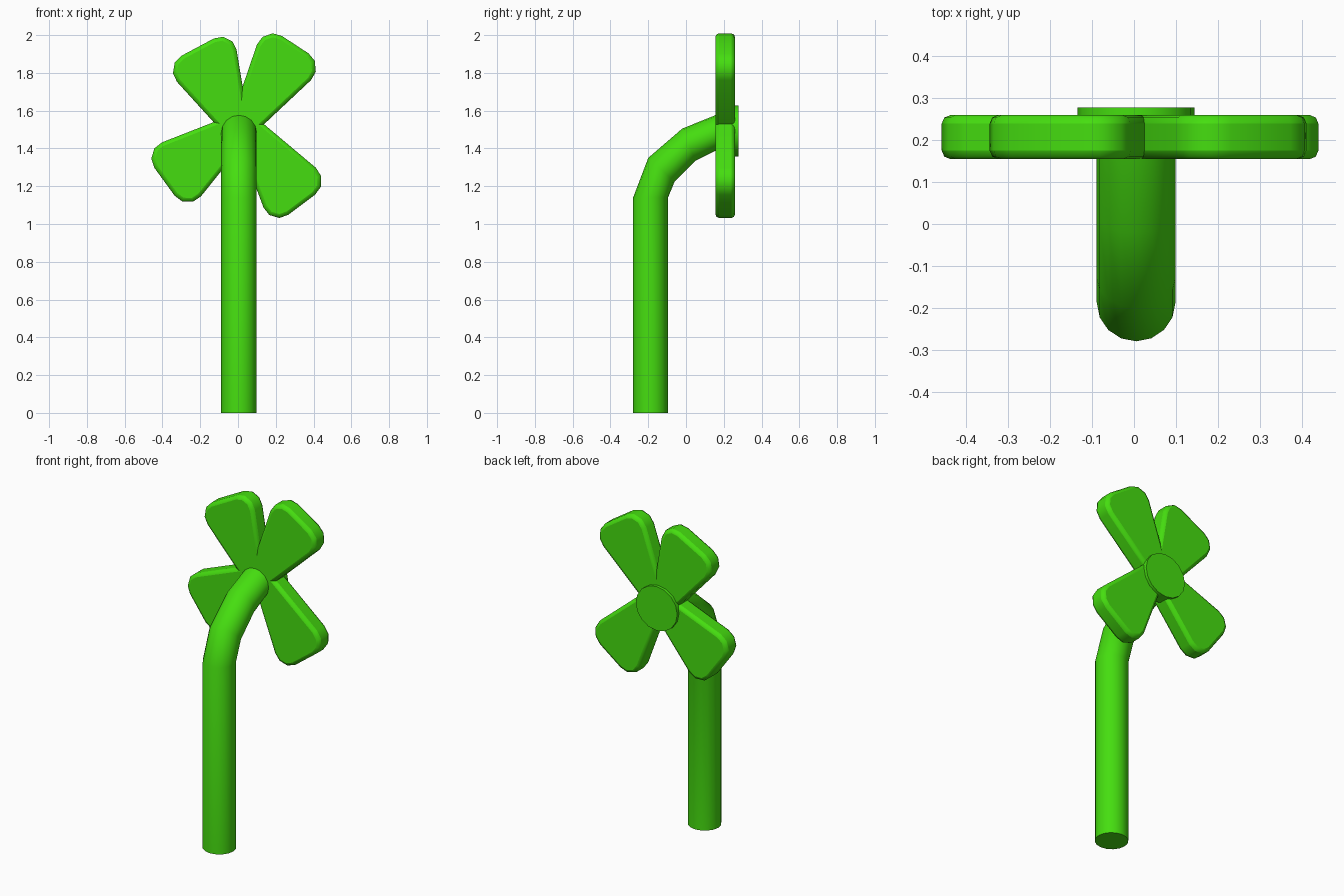
import bpy, bmesh, math
from mathutils import Vector

cube = bpy.data.objects.get("Cube")
if cube:
    bpy.data.objects.remove(cube, do_unlink=True)

green = bpy.data.materials.new("bright green")
green.use_nodes = True
colour = (0.06, 0.73, 0.005, 1)
green.diffuse_color = colour
green.node_tree.nodes["Principled BSDF"].inputs["Base Color"].default_value = colour

CENTRE_X = 0.005


def loft(name, rings, bevel=0):
    """Skin a list of equal-length rings of points and cap both ends."""
    bm = bmesh.new()
    loops = [[bm.verts.new(p) for p in ring] for ring in rings]
    count = len(loops[0])
    for a, b in zip(loops, loops[1:]):
        for i in range(count):
            j = (i + 1) % count
            bm.faces.new((a[i], a[j], b[j], b[i]))
    bm.faces.new(loops[0])
    bm.faces.new(loops[-1])
    bmesh.ops.recalc_face_normals(bm, faces=bm.faces)
    mesh = bpy.data.meshes.new(name)
    bm.to_mesh(mesh)
    bm.free()
    mesh.materials.append(green)
    obj = bpy.data.objects.new(name, mesh)
    bpy.context.collection.objects.link(obj)
    if bevel:
        mod = obj.modifiers.new("soft edges", "BEVEL")
        mod.width = bevel
        mod.segments = 2
        mod.limit_method = "ANGLE"
        mod.angle_limit = math.radians(60)
    for o in bpy.context.selected_objects:
        o.select_set(False)
    bpy.context.view_layer.objects.active = obj
    obj.select_set(True)
    bpy.ops.object.shade_smooth_by_angle(angle=math.radians(40))
    return obj


def ellipse(centre, u, v, sides=16):
    turn = 2 * math.pi / sides
    return [centre + u * math.cos(i * turn) + v * math.sin(i * turn) for i in range(sides)]


def rounded_corner(prev, corner, nxt, cut=0.115, weight=0.6):
    """Points of an arc that replaces a sharp corner."""
    a = corner + (prev - corner).normalized() * cut
    b = corner + (nxt - corner).normalized() * cut
    points = []
    for i in range(4):
        t = i / 3
        wa, wc, wb = (1 - t) ** 2, 2 * t * (1 - t) * weight, t * t
        points.append((a * wa + corner * wc + b * wb) / (wa + wc + wb))
    return points


# Bent stem: outer and inner side of the tube at each joint (y, z)
joints = [
    ((-0.28, 0), (-0.095, 0)),
    ((-0.28, 1.14), (-0.095, 1.14)),
    ((-0.2, 1.35), (-0.06, 1.225)),
    ((-0.02, 1.505), (0.05, 1.335)),
    ((0.19, 1.59), (0.2, 1.41)),
]
stem_rings = []
for outer, inner in joints:
    o, i = Vector((CENTRE_X, *outer)), Vector((CENTRE_X, *inner))
    stem_rings.append(ellipse((o + i) / 2, Vector((0.094, 0, 0)), (o - i) / 2))
loft("stem", stem_rings)

# Petals: inner edge, then the two outer corners that get rounded (x, z)
petals = {
    "upper_left_petal": [(-0.05, 1.51), (0.137, 2.058), (0.47, 1.84), (0.06, 1.455)],
    "upper_right_petal": [(-0.06, 1.463), (-0.4, 1.837), (-0.027, 2.036), (0.06, 1.52)],
    "lower_right_petal": [(0.04, 1.44), (-0.268, 1.057), (-0.51, 1.39), (-0.03, 1.578)],
    "lower_left_petal": [(0.1, 1.56), (0.5, 1.224), (0.175, 0.98), (-0.01, 1.475)],
}
for name, corners in petals.items():
    a, b, c, d = [Vector(p) for p in corners]
    outline = [a, *rounded_corner(a, b, c), *rounded_corner(b, c, d), d]
    loft(name, [[Vector((p.x, y, p.y)) for p in outline] for y in (0.155, 0.26)], bevel=0.02)

# Round hub on the far side of the petals
loft("hub", [ellipse(Vector((CENTRE_X, y, 1.493)), Vector((0.14, 0, 0)), Vector((0, 0, 0.135)))
             for y in (0.2, 0.278)])
